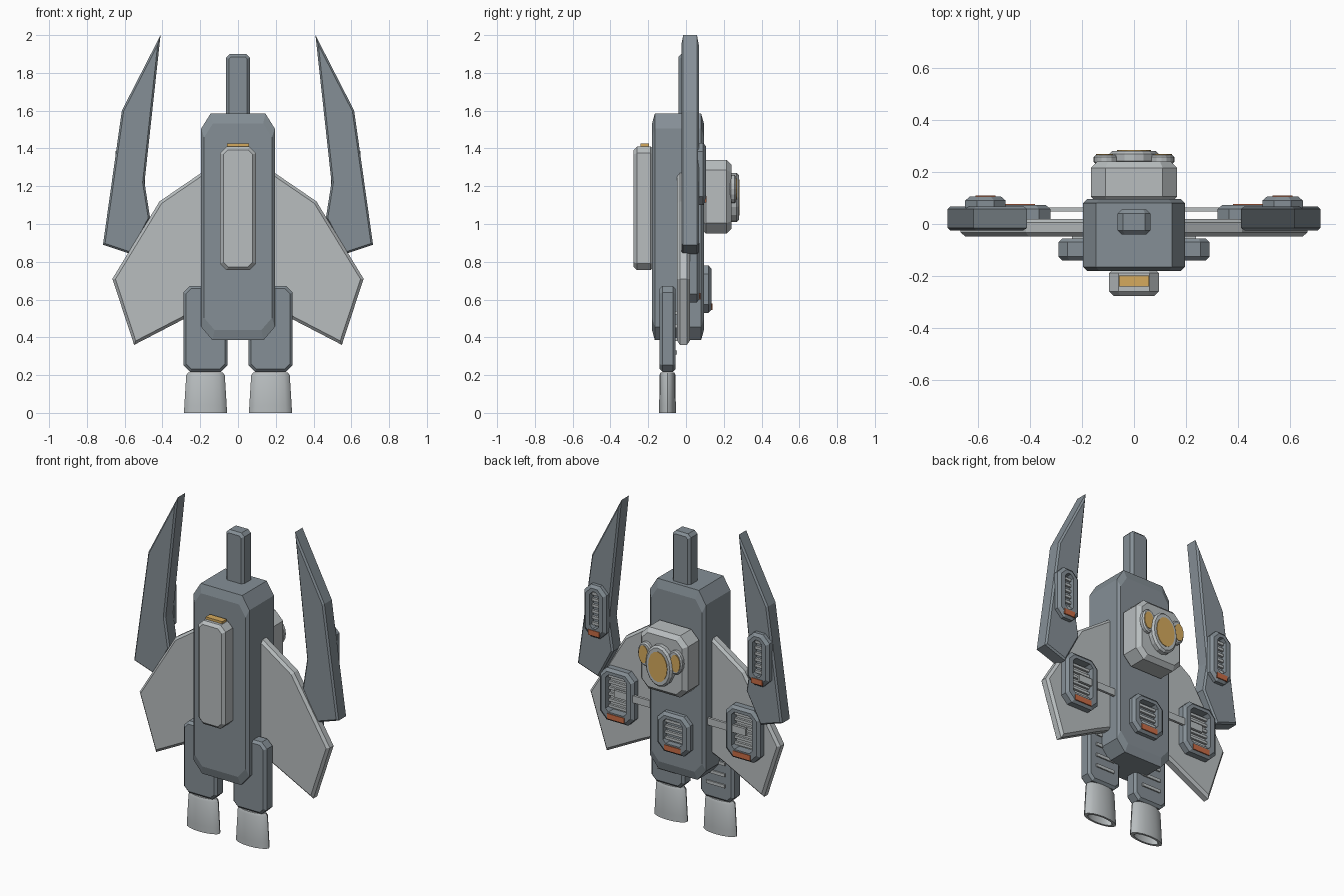
import bpy, bmesh, math

if "Cube" in bpy.data.objects:
    bpy.data.objects.remove(bpy.data.objects["Cube"])


def material(name, rgb):
    m = bpy.data.materials.new(name)
    m.diffuse_color = (*rgb, 1)
    m.use_nodes = True
    m.node_tree.nodes["Principled BSDF"].inputs["Base Color"].default_value = m.diffuse_color
    return m


DARK = material("slate_grey", (0.235, 0.275, 0.305))
LIGHT = material("pale_grey", (0.48, 0.51, 0.52))
GOLD = material("amber", (0.66, 0.40, 0.11))
ORANGE = material("rust_orange", (0.58, 0.15, 0.06))


def finish(bm, name, mat, smooth=False):
    bmesh.ops.recalc_face_normals(bm, faces=bm.faces)
    me = bpy.data.meshes.new(name)
    bm.to_mesh(me)
    bm.free()
    me.materials.append(mat)
    ob = bpy.data.objects.new(name, me)
    bpy.context.collection.objects.link(ob)
    if smooth:
        bpy.context.view_layer.objects.active = ob
        ob.select_set(True)
        bpy.ops.object.shade_smooth_by_angle(angle=math.radians(35))
        ob.select_set(False)
    return ob


def octagon(cx, cz, w, h, c):
    """Rectangle in x/z with cut corners."""
    a, b = w / 2, h / 2
    pts = [(-a, -b + c), (-a + c, -b), (a - c, -b), (a, -b + c),
           (a, b - c), (a - c, b), (-a + c, b), (-a, b - c)]
    return [(cx + x, cz + z) for x, z in pts]


def oval(cx, cz, rx, rz, n=16):
    return [(cx + rx * math.cos(2 * math.pi * i / n),
             cz + rz * math.sin(2 * math.pi * i / n)) for i in range(n)]


def prism(name, mat, outline, y0, y1, bevel=0.0):
    """Extrude an x/z outline along y and bevel the front and back rims."""
    bm = bmesh.new()
    lo = [bm.verts.new((x, y0, z)) for x, z in outline]
    hi = [bm.verts.new((x, y1, z)) for x, z in outline]
    n = len(outline)
    caps = [bm.faces.new(lo), bm.faces.new(hi[::-1])]
    for i in range(n):
        j = (i + 1) % n
        bm.faces.new((lo[i], lo[j], hi[j], hi[i]))
    bmesh.ops.recalc_face_normals(bm, faces=bm.faces)
    if bevel:
        edges = list({e for f in caps for e in f.edges})
        bmesh.ops.bevel(bm, geom=edges, offset=bevel, segments=1, affect='EDGES')
    return finish(bm, name, mat)


def box(name, mat, cx, cz, w, h, y0, y1):
    a, b = w / 2, h / 2
    return prism(name, mat, [(cx - a, cz - b), (cx + a, cz - b),
                             (cx + a, cz + b), (cx - a, cz + b)], y0, y1)


def loft(name, mat, loops, close=False, caps=False, smooth=False):
    """Bridge successive loops of 3D points."""
    bm = bmesh.new()
    rings = [[bm.verts.new(p) for p in lp] for lp in loops]
    pairs = list(zip(rings, rings[1:]))
    if close:
        pairs.append((rings[-1], rings[0]))
    n = len(rings[0])
    for a, b in pairs:
        for i in range(n):
            j = (i + 1) % n
            bm.faces.new((a[i], a[j], b[j], b[i]))
    if caps:
        bm.faces.new(rings[0])
        bm.faces.new(rings[-1])
    return finish(bm, name, mat, smooth)


def vent(name, cx, cz, w, h, y0, y1):
    """Cut-corner frame with slats and a coloured tab under the opening."""
    def ring(dw, y, dc=0.0, dz=0.0):
        return [(x, y, z) for x, z in octagon(cx, cz + dz, w - dw, h - dw, 0.045 - dc)]
    loft(name + "_frame", DARK, [
        ring(0, y0), ring(0, y1 - 0.015), ring(0.035, y1, 0.006),
        ring(0.095, y1, 0.025, 0.01), ring(0.095, y0, 0.025, 0.01)], close=True)
    iw, ih = w - 0.09, h - 0.105
    count = max(4, round(ih / 0.035))
    for i in range(count):
        z = cz + 0.01 + ih * ((i + 0.5) / count - 0.5)
        box(f"{name}_slat", LIGHT, cx, z, iw, 0.017, y0 + 0.008, y0 + 0.022)
    box(name + "_tab", ORANGE, cx, cz - h / 2 + 0.032, w * 0.5, 0.034, y1 - 0.004, y1 + 0.004)


# Hull: cut-corner block, rims sloped more strongly at top and bottom
hull = [(-0.195, 0.455), (-0.135, 0.385), (0.135, 0.385), (0.195, 0.455),
        (0.195, 1.505), (0.145, 1.585), (-0.145, 1.585), (-0.195, 1.505)]


def hull_ring(y, sx, sz):
    return [(x * sx, y, 0.985 + (z - 0.985) * sz) for x, z in hull]


loft("hull", DARK, [hull_ring(-0.18, 0.92, 0.91), hull_ring(-0.165, 1, 1),
                    hull_ring(0.08, 1, 1), hull_ring(0.095, 0.92, 0.91)], caps=True)

# Mast on top
prism("mast", DARK, octagon(0, 1.70, 0.125, 0.40, 0.02), -0.04, 0.055, 0.015)

# Front panel with amber light on its upper end
prism("front_panel", LIGHT, octagon(0, 1.083, 0.19, 0.655, 0.035), -0.277, -0.17, 0.018)
box("panel_light", GOLD, 0, 1.415, 0.115, 0.02, -0.24, -0.197)

# Rear sensor block with one large and two small oval lenses
prism("sensor_block", LIGHT, octagon(0, 1.145, 0.33, 0.39, 0.055), 0.08, 0.24, 0.025)
prism("main_lens_rim", LIGHT, oval(0, 1.14, 0.095, 0.13), 0.23, 0.28, 0.012)
prism("main_lens", GOLD, oval(0, 1.14, 0.066, 0.095), 0.277, 0.284)

# Lower rear vent
vent("hull_vent", 0, 0.655, 0.23, 0.25, 0.09, 0.135)

wing = [(0.15, 1.295), (0.195, 1.27), (0.415, 1.12), (0.665, 0.71),
        (0.55, 0.36), (0.28, 0.50), (0.15, 0.56)]
blade = [(0.41, 2.0), (0.615, 1.6), (0.715, 0.89), (0.565, 0.84),
         (0.465, 1.03), (0.495, 1.22)]

for s, side in ((1, "right"), (-1, "left")):
    # Small lens beside the main lens
    prism(f"{side}_lens_rim", LIGHT, oval(s * 0.105, 1.185, 0.05, 0.075), 0.23, 0.265, 0.008)
    prism(f"{side}_lens", GOLD, oval(s * 0.112, 1.185, 0.033, 0.055), 0.262, 0.269)

    # Wing and upright blade
    prism(f"{side}_wing", LIGHT, [(s * x, z) for x, z in wing], -0.047, 0.02, 0.015)
    prism(f"{side}_blade", DARK, [(s * x, z) for x, z in blade], -0.025, 0.068, 0.01)

    # Vents on the blade and behind the wing, and the strut holding the latter
    vent(f"{side}_blade_vent", s * 0.57, 1.265, 0.155, 0.33, 0.062, 0.105)
    vent(f"{side}_wing_vent", s * 0.44, 0.75, 0.24, 0.33, 0.018, 0.072)
    box(f"{side}_strut", LIGHT, s * 0.31, 0.765, 0.30, 0.045, 0.048, 0.064)

    # Leg with rear ribs
    prism(f"{side}_leg", DARK, octagon(s * 0.172, 0.445, 0.235, 0.455, 0.035),
          -0.14, -0.055, 0.015)
    for i in range(4):
        box(f"{side}_leg_rib", LIGHT, s * 0.172, 0.32 + i * 0.07, 0.13, 0.02, -0.06, -0.047)

    # Hollow flared nozzle
    profile = [(0.09, 0.036, 0.215), (0.102, 0.042, 0.20), (0.112, 0.044, 0.04),
               (0.114, 0.044, 0.0), (0.088, 0.031, 0.0), (0.075, 0.026, 0.12)]
    loft(f"{side}_nozzle", LIGHT, [
        [(x, y, z) for x, y in oval(s * 0.172, -0.098, rx, ry)]
        for rx, ry, z in profile], caps=True, smooth=True)
